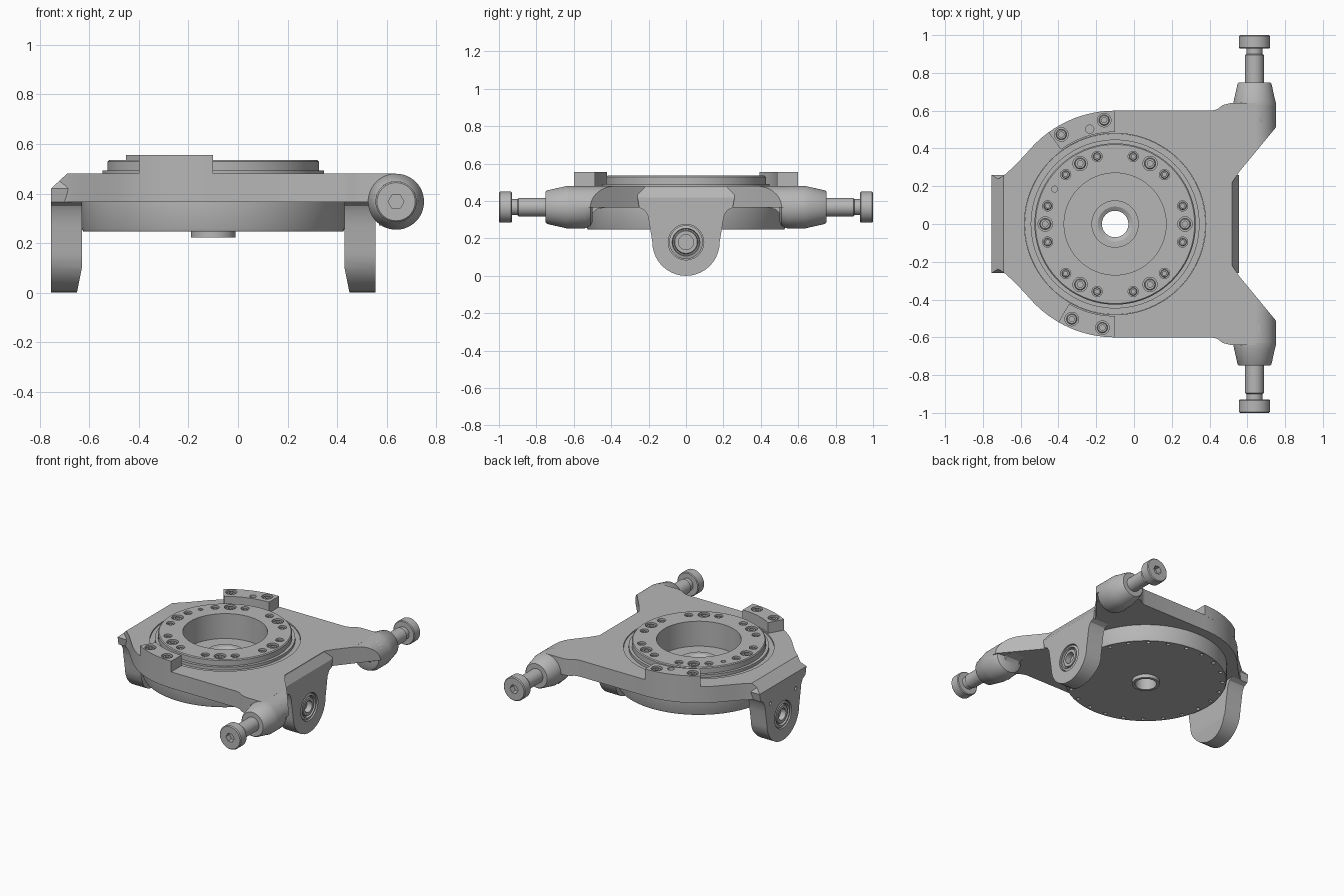
import bpy, bmesh, math
from mathutils import Matrix, Vector

if "Cube" in bpy.data.objects:
    bpy.data.objects.remove(bpy.data.objects["Cube"])

metal = bpy.data.materials.new("grey_metal")
GREY = (0.47, 0.47, 0.47, 1)
metal.use_nodes = True
metal.diffuse_color = GREY
metal.node_tree.nodes["Principled BSDF"].inputs["Base Color"].default_value = GREY

CX = -0.1                       # centre of the turntable
UP = Matrix.Identity(4)


def facing(axis):
    """Rotation that turns local z towards the given direction."""
    return Vector(axis).to_track_quat('Z', 'Y').to_matrix().to_4x4()


def polar(radius, degrees):
    a = math.radians(degrees)
    return CX + radius * math.cos(a), radius * math.sin(a)


def finish(name, bm):
    bmesh.ops.remove_doubles(bm, verts=bm.verts, dist=1e-5)
    bmesh.ops.recalc_face_normals(bm, faces=bm.faces)
    mesh = bpy.data.meshes.new(name)
    bm.to_mesh(mesh)
    bm.free()
    mesh.materials.append(metal)
    shade(mesh)
    obj = bpy.data.objects.new(name, mesh)
    bpy.context.collection.objects.link(obj)
    return obj


def shade(mesh):
    mesh.shade_smooth()
    mesh.set_sharp_from_angle(angle=math.radians(30))


def add_lathe(bm, profile, matrix, seg):
    """Spin a closed (radius, height) profile about local z."""
    rings = []
    for i in range(seg):
        a = math.tau * i / seg
        rings.append([bm.verts.new(matrix @ Vector((r * math.cos(a), r * math.sin(a), h)))
                      for r, h in profile])
    n = len(profile)
    for i in range(seg):
        p, q = rings[i], rings[(i + 1) % seg]
        for j in range(n):
            k = (j + 1) % n
            if profile[j][0] or profile[k][0]:
                bm.faces.new((p[j], q[j], q[k], p[k]))


def lathe(name, profile, place=(0, 0, 0), turn=UP, seg=48):
    bm = bmesh.new()
    add_lathe(bm, profile, Matrix.Translation(place) @ turn, seg)
    return finish(name, bm)


def prism(name, pts, lo, hi, along='z', cuts=()):
    """Extrude an outline; cuts are (point, normal) planes that trim the normal side."""
    bm = bmesh.new()
    put = (lambda a, b, h: (a, b, h)) if along == 'z' else (lambda a, b, h: (h, a, b))
    base = bm.faces.new([bm.verts.new(put(a, b, lo)) for a, b in pts])
    ext = bmesh.ops.extrude_face_region(bm, geom=[base])["geom"]
    bmesh.ops.translate(bm, vec=put(0, 0, hi - lo),
                        verts=[v for v in ext if isinstance(v, bmesh.types.BMVert)])
    trim(bm, cuts)
    return finish(name, bm)


def trim(bm, cuts):
    for point, normal in cuts:
        geom = bm.verts[:] + bm.edges[:] + bm.faces[:]
        cut = bmesh.ops.bisect_plane(bm, geom=geom, plane_co=point, plane_no=normal,
                                     clear_outer=True)["geom_cut"]
        bmesh.ops.edgeloop_fill(bm, edges=[e for e in cut if isinstance(e, bmesh.types.BMEdge)])


def drill(obj, holes):
    """Cut round pits: each hole is (position, outward direction, radius, depth, sides)."""
    bm = bmesh.new()
    for pos, out, r, depth, seg in holes:
        add_lathe(bm, [(0, -depth), (r, -depth), (r, 0.02), (0, 0.02)],
                  Matrix.Translation(pos) @ facing(out), seg)
    cutter = finish("hole_cutter", bm)
    cutter.hide_render = True
    mod = obj.modifiers.new("holes", 'BOOLEAN')
    mod.operation, mod.solver, mod.object = 'DIFFERENCE', 'EXACT', cutter
    bpy.context.view_layer.update()
    mesh = bpy.data.meshes.new_from_object(obj.evaluated_get(bpy.context.evaluated_depsgraph_get()))
    obj.modifiers.clear()
    obj.data = mesh
    shade(mesh)
    bpy.data.objects.remove(cutter)


def screw(name, x, y, top, r=0.026):
    lathe(name, [(0, -0.03), (r, -0.03), (r, -0.004), (r * 0.85, 0), (r * 0.5, 0),
                 (r * 0.5, -0.015), (0, -0.015)], (x, y, top), seg=18)


TOP, BOTTOM = 0.48, 0.365
Z, DOWN = (0, 0, 1), (0, 0, -1)

# Main frame plate: half outline, mirrored in y, with a round bore
half = [(0.52, 0.22), (0.56, 0.28), (0.64, 0.376), (0.64, 0.64), (0.51, 0.64),
        (0.47, 0.63), (0.44, 0.607), (0.41, 0.6)]
half += [polar(0.6, a) for a in range(90, 141, 5)]
half += [(-0.6, 0.342), (-0.64, 0.3), (-0.69, 0.256), (-0.755, 0.22)]
outline = half + [(x, -y) for x, y in reversed(half)]
plate = prism("frame_plate", outline, BOTTOM, TOP,
              cuts=[((-0.755, 0, 0.42), (-0.06, 0, 0.065))])
drill(plate, [((CX, 0, TOP), Z, 0.48, 0.3, 96)])

# Hanging lugs with a bearing on each outer face
side = [(0.26, 0.42), (0.25, 0.365), (0.22, 0.35), (0.203, 0.32), (0.195, 0.27)]
side += [(0.18 * math.cos(math.radians(a)), 0.18 - 0.18 * math.sin(math.radians(a)))
         for a in range(0, 90, 9)]
lug_shape = side + [(0, 0)] + [(-y, z) for y, z in reversed(side)]
for name, outer, s in (("right_lug", -0.755, -1), ("left_lug", 0.555, 1)):
    inner = outer - s * 0.125
    shape = [(0.22 if s < 0 else 0.26, TOP)] + lug_shape + [(-0.22 if s < 0 else -0.26, TOP)]
    lug = prism(name, shape, min(inner, outer), max(inner, outer), 'x',
                [((inner, 0, 0.1), (-s, 0, -0.2)),
                 ((outer, 0, 0.42), (s * 0.06, 0, 0.04 if s > 0 else 0.065))])
    out = (s, 0, 0)
    pits = [((outer, 0, 0.18), out, 0.095, 0.045, 40)]
    if s < 0:
        pits += [((outer, y, 0.31), out, 0.013, 0.03, 12) for y in (-0.14, 0.14)]
    drill(lug, pits)
    lathe(name + "_bearing", [(0.04, -0.045), (0.09, -0.045), (0.09, -0.008), (0.074, -0.003),
                              (0.07, -0.02), (0.064, -0.02), (0.06, -0.006), (0.04, -0.006)],
          (outer, 0, 0.18), facing(out), 40)

# Side arms with tapered bosses, rods and socket heads
AX, AZ, AR = 0.638, 0.367, 0.113
for name, s in (("front", -1), ("back", 1)):
    out, place = (0, s, 0), (AX, 0, AZ)
    bm = bmesh.new()
    add_lathe(bm, [(0, 0.2), (AR, 0.2), (AR, 0.63), (0, 0.63)],
              Matrix.Translation(place) @ facing(out), 48)
    bmesh.ops.remove_doubles(bm, verts=bm.verts, dist=1e-5)
    trim(bm, [((0, 0, BOTTOM), DOWN), ((0.56, s * 0.28, 0), (0.23, -0.19 * s, 0))])
    finish(name + "_arm", bm)
    lathe(name + "_arm_boss", [(0, 0.5), (0.08, 0.5), (0.1, 0.51), (AR, 0.54), (AR, 0.64),
                               (0.108, 0.66), (0.09, 0.742), (0.083, 0.75), (0, 0.75)],
          place, facing(out))
    web = [(0.43, 0.38), (0.43, 0.365), (0.48, 0.355), (0.505, 0.33), (0.52, 0.28), (0.6, 0.27),
           (0.6, 0.38)]
    prism(name + "_arm_web", [(s * y, z) for y, z in web], 0.57, 0.68, 'x')
    lathe(name + "_rod", [(0, 0.7), (0.05, 0.7), (0.05, 0.895), (0.043, 0.9), (0.043, 0.94),
                          (0, 0.94)], place, facing(out), 32)
    head = lathe(name + "_rod_head", [(0, 0.93), (0.078, 0.93), (0.083, 0.935), (0.083, 0.994),
                                      (0.077, 1.0), (0, 1.0)], place, facing(out), 40)
    drill(head, [((AX, s, AZ), out, 0.032, 0.04, 6)])

# Turntable with stepped rim, deep bore, central boss and lower housing
table = lathe("turntable", [
    (0.07, 0.222), (0.09, 0.222), (0.09, 0.247), (0.525, 0.247), (0.53, 0.257), (0.53, 0.366),
    (0.479, 0.366), (0.479, 0.472), (0.447, 0.472), (0.447, 0.492), (0.427, 0.492),
    (0.427, 0.529), (0.421, 0.535), (0.27, 0.535), (0.27, 0.36), (0.125, 0.36), (0.125, 0.388),
    (0.092, 0.388), (0.07, 0.375)], (CX, 0, 0), seg=96)
RIM = 0.535
holes = [((*polar(0.37, 150), RIM), Z, 0.016, 0.03, 12)]
for a in range(0, 360, 60):
    holes.append(((*polar(0.37, a), RIM), Z, 0.038, 0.03, 24))
    holes += [((*polar(0.37, a + d), RIM), Z, 0.027, 0.03, 20) for d in (-15, 15)]
holes += [((*polar(0.5, a), 0.247), DOWN, 0.013, 0.02, 12) for a in range(7, 360, 15)]
drill(table, holes)
for a in range(0, 360, 60):
    screw("rim_bolt", *polar(0.37, a), RIM - 0.006, 0.03)
    for d in (-15, 15):
        screw("rim_screw", *polar(0.37, a + d), RIM - 0.008, 0.021)

# Curved stop blocks on the frame rim
BLOCK = 0.555
for name, start, end, bolts, pin in (("back_stop", 90, 126, (96, 121), 105),
                                     ("front_stop", 270, 240, (263, 245.5), None)):
    steps = [start + (end - start) * i / 10 for i in range(11)]
    arc = [polar(0.6, a) for a in steps] + [polar(0.487, a) for a in reversed(steps)]
    block = prism(name + "_block", arc, TOP - 0.005, BLOCK)
    pits = [((*polar(0.553, a), BLOCK), Z, 0.036, 0.03, 24) for a in bolts]
    if pin:
        pits.append(((*polar(0.52, pin), BLOCK), Z, 0.022, 0.04, 16))
    drill(block, pits)
    for a in bolts:
        screw(name + "_bolt", *polar(0.553, a), BLOCK - 0.006, 0.028)
